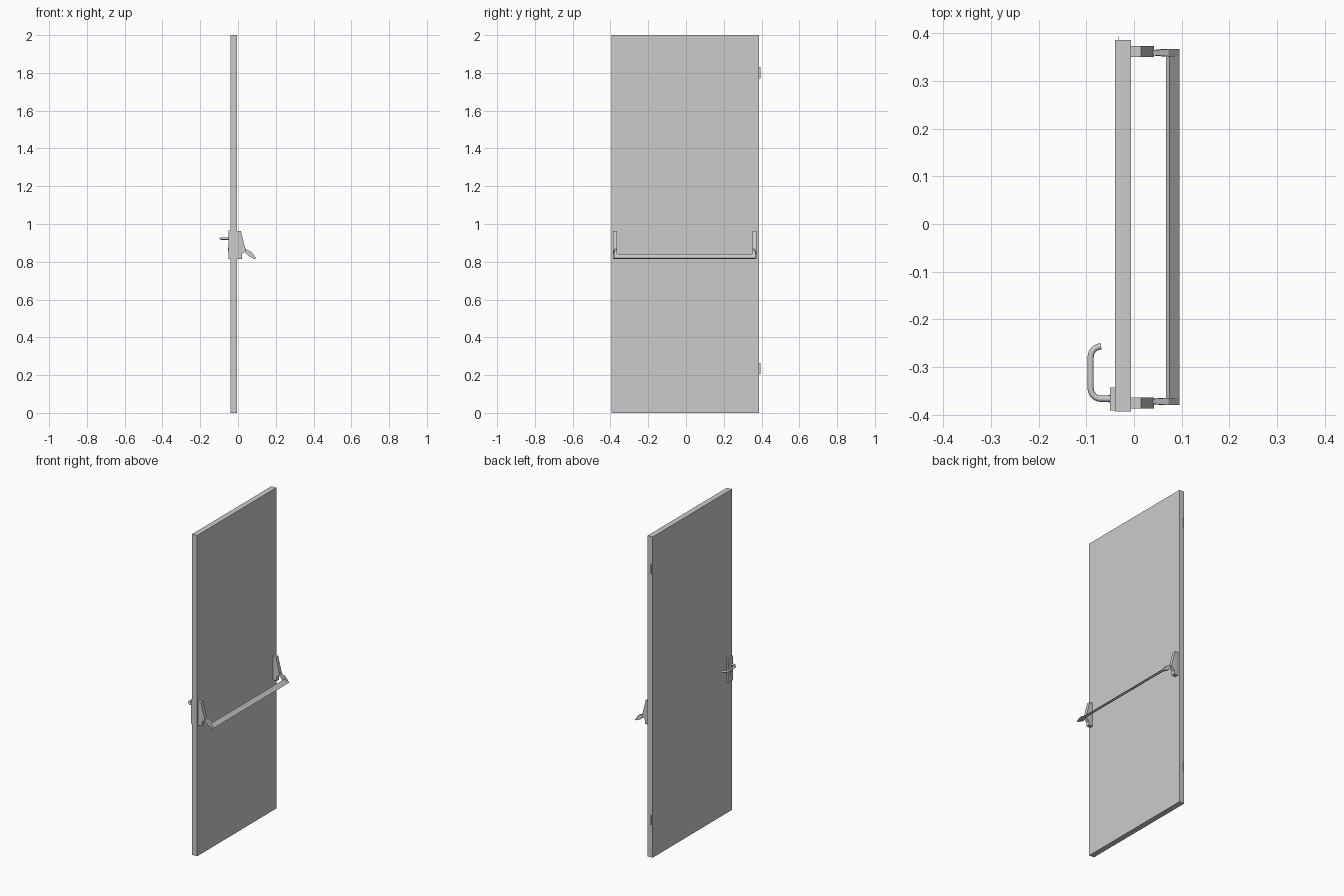
import bpy, bmesh, math

cube = bpy.data.objects.get("Cube")
if cube:
    bpy.data.objects.remove(cube, do_unlink=True)

# One plain grey for the whole model
grey = bpy.data.materials.new("light grey")
grey.use_nodes = True
colour = (0.6, 0.6, 0.6, 1)
grey.diffuse_color = colour
grey.node_tree.nodes["Principled BSDF"].inputs["Base Color"].default_value = colour


def add_object(name, data):
    obj = bpy.data.objects.new(name, data)
    bpy.context.collection.objects.link(obj)
    data.materials.append(grey)
    return obj


def prism(name, profile, y0, y1):
    """Extrude an (x, z) profile from y0 to y1."""
    bm = bmesh.new()
    face = bm.faces.new([bm.verts.new((x, y0, z)) for x, z in profile])
    ext = bmesh.ops.extrude_face_region(bm, geom=[face])
    moved = [v for v in ext["geom"] if isinstance(v, bmesh.types.BMVert)]
    bmesh.ops.translate(bm, vec=(0, y1 - y0, 0), verts=moved)
    bmesh.ops.recalc_face_normals(bm, faces=bm.faces)
    mesh = bpy.data.meshes.new(name)
    bm.to_mesh(mesh)
    bm.free()
    return add_object(name, mesh)


def box(name, x, y, z):
    return prism(name, [(x[0], z[0]), (x[1], z[0]), (x[1], z[1]), (x[0], z[1])], *y)


# Door leaf
box("door_leaf", (-0.04, -0.006), (-0.394, 0.386), (0, 2))

# Thin hinge leaves on the hinge edge
for name, z in (("lower_hinge", 0.235), ("upper_hinge", 1.8)):
    box(name, (-0.033, -0.032), (0.38, 0.394), (z - 0.03, z + 0.03))

# Push bar housings and swinging arms at both ends
HOUSING = [(-0.006, 0.815), (0.021, 0.815), (0.021, 0.84), (0.042, 0.858),
           (0.015, 0.963), (-0.006, 0.963)]
ARM = [(0.034, 0.855), (0.058, 0.829), (0.088, 0.815), (0.096, 0.819),
       (0.072, 0.852), (0.040, 0.868)]
for side, y0, y1, a0, a1 in (("latch", -0.387, -0.364, -0.38, -0.365),
                             ("hinge", 0.351, 0.374, 0.352, 0.367)):
    prism(side + "_side_housing", HOUSING, y0, y1)
    arm = prism(side + "_side_arm", ARM, a0, a1)
    # Narrow the arm towards its pivot
    mid = (a0 + a1) / 2
    for v in arm.data.vertices:
        if v.co.x < 0.05:
            v.co.y = mid + (v.co.y - mid) * 0.7

# Push bar between the arms
prism("push_bar", [(0.067, 0.832), (0.089, 0.815), (0.096, 0.819), (0.075, 0.842)],
      -0.366, 0.353)

# Lock plate on the other face
box("lock_plate", (-0.050, -0.04), (-0.392, -0.343), (0.815, 0.965))

# Lock cylinder
bm = bmesh.new()
bmesh.ops.create_cone(bm, cap_ends=True, segments=16, radius1=0.008,
                      radius2=0.008, depth=0.006)
for v in bm.verts:
    v.co = (v.co.z - 0.051, v.co.x - 0.367, v.co.y + 0.867)
bmesh.ops.recalc_face_normals(bm, faces=bm.faces)
mesh = bpy.data.meshes.new("lock_cylinder")
bm.to_mesh(mesh)
bm.free()
cylinder = add_object("lock_cylinder", mesh)

# Lever handle: round tube with two rounded corners
R = 0.022
path = [(-0.045, -0.367)]
for cy, start in ((-0.345, 270), (-0.279, 180)):
    for i in range(7):
        a = math.radians(start - 15 * i)
        path.append((-0.069 + R * math.cos(a), cy + R * math.sin(a)))
curve = bpy.data.curves.new("lever_handle", "CURVE")
curve.dimensions = "3D"
curve.bevel_depth = 0.0065
curve.bevel_resolution = 2
curve.use_fill_caps = True
spline = curve.splines.new("POLY")
spline.points.add(len(path) - 1)
for p, (x, y) in zip(spline.points, path):
    p.co = (x, y, 0.923, 1)
handle = add_object("lever_handle", curve)

# Smooth the round parts
bpy.ops.object.select_all(action="DESELECT")
handle.select_set(True)
bpy.context.view_layer.objects.active = handle
bpy.ops.object.convert(target="MESH")
cylinder.select_set(True)
bpy.ops.object.shade_smooth_by_angle(angle=math.radians(50))
